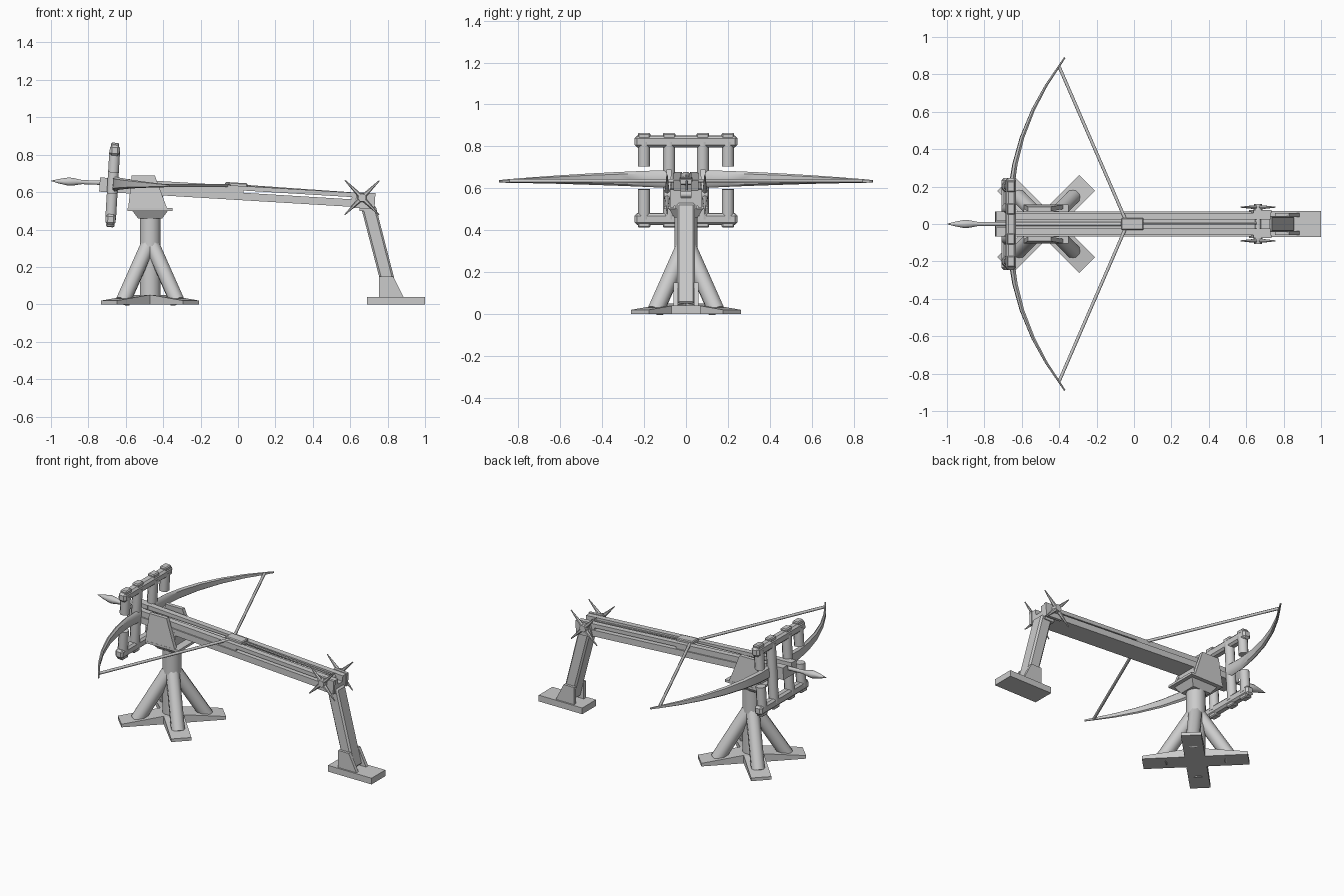
import bpy, bmesh, math
from mathutils import Matrix, Vector

if "Cube" in bpy.data.objects:
    bpy.data.objects.remove(bpy.data.objects["Cube"])

# The stock, bow and winch share one tilted frame: x along the stock, z measured from its axis
TILT = (Matrix.Translation((-0.7, 0, 0.64)) @ Matrix.Rotation(math.atan(0.06), 4, 'Y')
        @ Matrix.Translation((0.7, 0, 0)))
FLAT = Matrix.Identity(4)


def make(name, verts, faces, m=FLAT, bevel=0, smooth=False):
    me = bpy.data.meshes.new(name)
    me.from_pydata([m @ Vector(v) for v in verts], [], faces)
    bm = bmesh.new()
    bm.from_mesh(me)
    bmesh.ops.recalc_face_normals(bm, faces=bm.faces)
    bm.to_mesh(me)
    bm.free()
    ob = bpy.data.objects.new(name, me)
    bpy.context.collection.objects.link(ob)
    if bevel:
        b = ob.modifiers.new("bevel", 'BEVEL')
        b.width, b.segments = bevel, 1
    if smooth:
        bpy.ops.object.select_all(action='DESELECT')
        ob.select_set(True)
        bpy.context.view_layer.objects.active = ob
        bpy.ops.object.shade_smooth_by_angle(angle=math.radians(50))
    return ob


def loft(name, rings, m=FLAT, bevel=0, smooth=False):
    n, k = len(rings[0]), len(rings)
    faces = [(i*n+j, i*n+(j+1) % n, (i+1)*n+(j+1) % n, (i+1)*n+j)
             for i in range(k-1) for j in range(n)]
    faces += [tuple(range(n)), tuple(range((k-1)*n, k*n))]
    return make(name, [v for r in rings for v in r], faces, m, bevel, smooth)


def prism(name, pts, y0, y1, m=FLAT, bevel=0):
    return loft(name, [[(x, y, z) for x, z in pts] for y in (y0, y1)], m, bevel)


def box(name, x0, x1, y0, y1, z0, z1, m=FLAT, bevel=0):
    return prism(name, [(x0, z0), (x1, z0), (x1, z1), (x0, z1)], y0, y1, m, bevel)


def rod(name, p, q, stations, m=FLAT, n=8):
    """Round bar from p to q; stations are (fraction, radius)."""
    p, q = Vector(p), Vector(q)
    rot = (q-p).to_track_quat('Z', 'Y')
    rings = []
    for t, r in stations:
        rings.append([p.lerp(q, t) + rot @ Vector((r*math.cos(a), r*math.sin(a), 0))
                      for a in (2*math.pi*(i+.5)/n for i in range(n))])
    return loft(name, rings, m, smooth=n > 6)


# Front stand: crossed feet, post, braces
CX = -0.47
for k in range(2):
    m = Matrix.Translation((CX, 0, 0)) @ Matrix.Rotation(math.pi/4 + k*math.pi/2, 4, 'Z')
    prism("stand_foot", [(-.31, 0), (.31, 0), (.31, .02), (.07, .05), (-.07, .05), (-.31, .02)],
          -.06, .06, m)
    for s in (-1, 1):
        rod("stand_brace", (s*.205, 0, .015), (s*.02, 0, .31), [(0, .042), (1, .042)], m)
rod("stand_post", (CX, 0, .01), (CX, 0, .48), [(0, .057), (1, .057)], n=12)
loft("post_cap", [[(CX+a*sx, b*sy, z) for sx, sy in ((-1, -1), (1, -1), (1, 1), (-1, 1))]
                  for a, b, z in ((.065, .055, .46), (.095, .08, .5))])
box("swivel_plate", -.59, -.35, -.105, .105, .5, .515)
box("swivel_block", -.56, -.4, -.07, .07, .515, .6)
for s in (-1, 1):
    loft("swivel_cheek", [[(-.587, s*y, .515), (-.38, s*y, .515),
                           (-.445, s*(y-.012), .69), (-.568, s*(y-.012), .69)]
                          for y in (.08, .104)])

# Stock: lower beam, twin upper rails with a slit under their rear half
box("stock_beam", -.74, .73, -.068, .068, -.04, .0, TILT)
for s in (-1, 1):
    y0, y1 = sorted((s*.024, s*.06))
    box("stock_rail", -.68, .73, y0, y1, .012, .036, TILT)
    box("rail_support", -.74, .03, y0, y1, 0, .014, TILT)
    box("rail_end_block", .61, .73, y0, y1, 0, .014, TILT)
    box("stock_nose", -.74, -.66, *sorted((s*.02, s*.068)), 0, .036, TILT)

# Bolt lying in the groove, and the slider that pulls the string
rod("bolt", (-1, 0, .002), (-.06, 0, .022),
    [(0, .001), (.04, .012), (.1, .024), (.13, .021), (.17, .013), (.18, .012), (1, .012)], TILT)
box("string_slider", -.07, .05, -.032, .032, .02, .052, TILT, .005)
rod("winch_rope", (.04, .004, .036), (.655, .004, .03), [(0, .007), (1, .007)], TILT, 6)

# Bow frame: bars, posts and peg caps
FX = -.67
for s in (-1, 1):
    zc = .185*s
    box("frame_bar", FX-.027, FX+.027, -.245, .245, zc-.028, zc+.028, TILT, .012)
    for y in (-.2, -.08, .08, .2):
        box("frame_peg", FX-.022, FX+.022, y-.03, y+.03, *sorted((s*.2, s*.226)), TILT, .006)
    for y in (-.2, .2):
        rod("short_post", (FX, y, s*.055 + .012), (FX, y, zc), [(0, .031), (1, .031)], TILT)
    rod("long_post", (FX, s*.08, -.185), (FX, s*.08, .185), [(0, .031), (1, .031)], TILT)

# Bow arms and string
ARM = [(-.655, .07, .03, .043), (-.655, .2, .028, .038), (-.637, .32, .025, .033),
       (-.6, .46, .021, .027), (-.54, .61, .017, .02), (-.47, .74, .013, .014),
       (-.4, .845, .01, .009), (-.37, .89, .008, .006)]
for s in (-1, 1):
    rings = []
    for i, (x, y, t, h) in enumerate(ARM):
        a, b = ARM[max(i-1, 0)], ARM[min(i+1, len(ARM)-1)]
        d = Vector((b[1]-a[1], a[0]-b[0])).normalized() * t/2
        c = .006 + .008*y
        rings.append([(x+d.x*e, s*(y+d.y*e), c+h*f)
                      for e, f in ((-1, -.7), (0, -1), (1, -.7), (1, .7), (0, 1), (-1, .7))])
    loft("bow_arm", rings, TILT, smooth=True)
    rod("bow_string", (-.4, s*.84, .013), (-.045, s*.02, .035), [(0, .009), (1, .009)], TILT)

# Winch: axle, side brackets, hubs and tapered spokes
WX, WZ = .665, .012
rod("winch_axle", (WX, -.1, WZ), (WX, .1, WZ), [(0, .018), (1, .018)], TILT)
for s in (-1, 1):
    prism("winch_bracket", [(.62, -.045), (.735, -.045), (.735, .04), (.64, .04)],
          s*.058, s*.076, TILT)
    rod("winch_hub", (WX, s*.076, WZ), (WX, s*.106, WZ), [(0, .026), (1, .022)], TILT)
    for k in range(4):
        a = math.radians(48 + 90*k)
        rod("winch_spoke", (WX, s*.09, WZ),
            (WX+.13*math.cos(a), s*.09, WZ+.13*math.sin(a)), [(0, .014), (1, .003)], TILT, 6)

# Rear leg with its gusseted foot
prism("rear_leg", [(.655, .53), (.735, .53), (.858, .05), (.78, .05)], -.044, .044, bevel=.01)
box("rear_leg_head", .65, .725, -.05, .05, .5, .545)
for s in (-1, 1):
    prism("rear_gusset", [(.755, .04), (.885, .04), (.83, .15), (.755, .15)], s*.038, s*.06)
box("rear_foot", .69, 1, -.07, .07, 0, .04)
